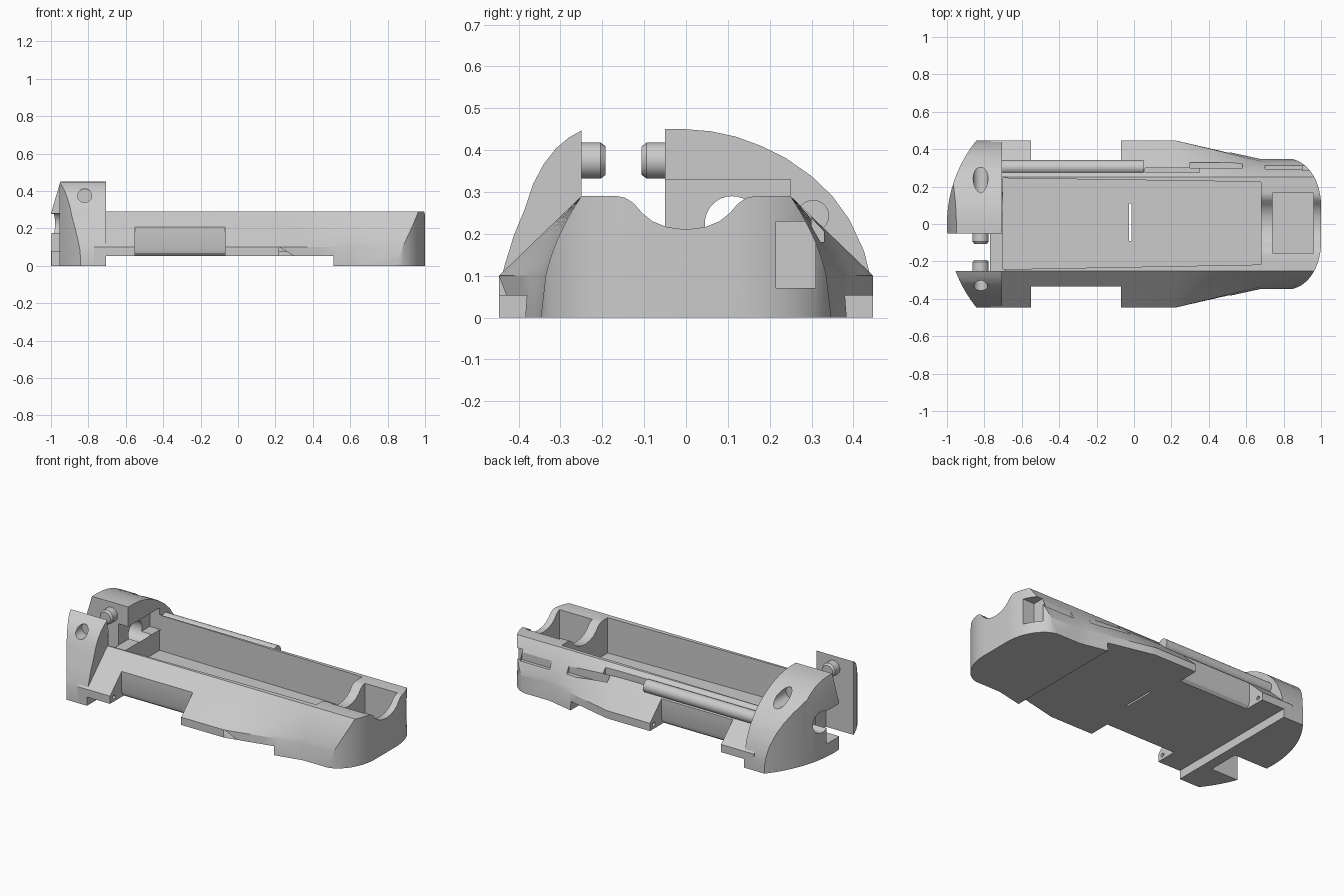
import bpy, bmesh, math
from mathutils import Matrix

if "Cube" in bpy.data.objects:
    bpy.data.objects.remove(bpy.data.objects["Cube"])


def finish(bm, name):
    bmesh.ops.recalc_face_normals(bm, faces=bm.faces)
    me = bpy.data.meshes.new(name)
    bm.to_mesh(me)
    bm.free()
    ob = bpy.data.objects.new(name, me)
    bpy.context.collection.objects.link(ob)
    return ob


def loft(name, sections):
    bm = bmesh.new()
    rings = [[bm.verts.new(p) for p in s] for s in sections]
    n = len(rings[0])
    for a, b in zip(rings, rings[1:]):
        for i in range(n):
            bm.faces.new((a[i], a[(i + 1) % n], b[(i + 1) % n], b[i]))
    bm.faces.new(rings[0])
    bm.faces.new(rings[-1])
    return finish(bm, name)


def prism(name, pts, axis, a, b):
    put = {'x': lambda p, t: (t, p[0], p[1]),
           'y': lambda p, t: (p[0], t, p[1]),
           'z': lambda p, t: (p[0], p[1], t)}[axis]
    return loft(name, [[put(p, t) for p in pts] for t in (a, b)])


def box(x0, x1, y0, y1, z0, z1):
    return prism('cutter', [(x0, y0), (x1, y0), (x1, y1), (x0, y1)], 'z', z0, z1)


def rod(name, axis, u, v, r, a, b, n=32):
    ring = [(u + r * math.cos(2 * math.pi * i / n), v + r * math.sin(2 * math.pi * i / n)) for i in range(n)]
    return prism(name, ring, axis, a, b)


def boolean(ob, other, op='DIFFERENCE'):
    m = ob.modifiers.new('b', 'BOOLEAN')
    m.operation, m.object, m.solver = op, other, 'EXACT'
    bpy.context.view_layer.objects.active = ob
    bpy.ops.object.modifier_apply(modifier=m.name)
    bpy.data.objects.remove(other)


def smooth(ob):
    bpy.ops.object.select_all(action='DESELECT')
    ob.select_set(True)
    bpy.context.view_layer.objects.active = ob
    bpy.ops.object.shade_smooth_by_angle(angle=math.radians(25))


# main tray shell: winged section blending into a curved one
def section(x, t):
    n = 10
    half = [((1 - t) * 0.447 + t * 0.347, 0)]
    for i in range(n + 1):
        k = i / n
        z = 0.1 + 0.19 * k
        wing = 0.447 - 0.197 * k
        curve = 0.25 + 0.097 * (1 - (z / 0.29) ** 2)
        half.append(((1 - t) * wing + t * curve, z))
    return [(x, y, z) for y, z in half] + [(x, -y, z) for y, z in reversed(half)]


body = loft('tray_body', [section(-0.77, 0), section(0.22, 0)]
            + [section(0.22 + 0.46 * i / 6, i / 6) for i in range(1, 7)] + [section(1.05, 1)])

# rounded plan of the far end
arc = [(0.82 + 0.18 * math.cos(a), 0.1 + 0.25 * math.sin(a))
       for a in [math.pi / 2 * i / 14 for i in range(15)]]
plan = [(-0.77, -0.6), (0.6, -0.6), (0.68, -0.35)] + [(x, -y) for x, y in reversed(arc)] \
    + arc + [(0.68, 0.35), (0.6, 0.6), (-0.77, 0.6)]
boolean(body, prism('plan', plan, 'z', -0.1, 0.6), 'INTERSECT')

# side recesses between the wings, with pivot holes
for s in (1, -1):
    prof = [(0.335, 0.35), (0.335, 0.09), (0.328, 0.068), (0.312, 0.052), (0.3, 0.05), (0.3, -0.05), (0.6, -0.05), (0.6, 0.35)]
    boolean(body, prism('cutter', [(s * y, z) for y, z in prof], 'x', -0.55, -0.07))
    boolean(body, rod('cutter', 'x', s * 0.41, 0.08, 0.012, -0.59, -0.03, 16))

# end tower: arched profile cut to a round plan, in two halves
back = [(-0.05, 0), (-0.05, 0.45), (0, 0.45), (0.06, 0.445), (0.12, 0.432), (0.18, 0.41), (0.24, 0.38),
        (0.3, 0.338), (0.35, 0.29), (0.39, 0.235), (0.425, 0.16), (0.44, 0.1), (0.447, 0.05), (0.447, 0)]
front = [(-0.25, 0), (-0.25, 0.447), (-0.28, 0.43), (-0.31, 0.405), (-0.34, 0.367), (-0.365, 0.32),
         (-0.385, 0.26), (-0.41, 0.2), (-0.432, 0.13), (-0.445, 0.08), (-0.447, 0)]
for prof, name in ((back, 'tower_back'), (front, 'tower_front')):
    tower = prism(name, prof, 'x', -1.1, -0.705)
    rim = [(-1 + 0.713 - math.sqrt(0.713 ** 2 - y * y), y) for y in [0.5 - i / 32 for i in range(33)]]
    round_plan = [(-1 - (x + 1), y) if x < -1 else (x, y) for x, y in
                  [(-1 + 0.713 - math.sqrt(0.713 ** 2 - p[1] ** 2), p[1]) for p in rim]]
    boolean(tower, prism('plan', round_plan + [(-0.6, -0.5), (-0.6, 0.5)], 'z', -0.1, 0.6), 'INTERSECT')
    boolean(tower, prism('cutter', [(-1.1, 0.5), (-0.935, 0.5), (-1, 0.28), (-1.1, 0.28)], 'y', -0.6, 0.6))
    boolean(body, tower, 'UNION')

# tray cavity, small end compartment, contact slot, underside step
cav = [(-0.7, -0.242), (0.68, -0.217), (0.68, 0.225), (-0.7, 0.245)]
boolean(body, prism('cutter', cav, 'z', 0.075, 0.33))
boolean(body, box(-0.77, -0.69, -0.25, 0.25, 0.2, 0.33))
boolean(body, box(0.74, 0.96, -0.155, 0.165, 0.09, 0.4))
boolean(body, box(-0.026, -0.014, -0.09, 0.11, -0.1, 0.2))
boolean(body, box(-0.705, 0.51, -0.6, 0.6, -0.1, 0.053))

# saddle across the end compartment
dip = [(-0.165, 0.35), (-0.165, 0.29), (-0.145, 0.286), (-0.125, 0.273), (-0.105, 0.25), (-0.08, 0.23), (-0.045, 0.216), (0, 0.21)]
boolean(body, prism('cutter', dip + [(-y, z) for y, z in reversed(dip[:-1])], 'x', 0.66, 1.1))

# wire channel and pockets on the back side
boolean(body, box(0.06, 0.35, 0.275, 0.3, 0.2, 0.4))
boolean(body, box(0.3, 0.58, 0.3, 0.33, 0.18, 0.4))
boolean(body, box(0.7, 0.9, 0.293, 0.4, 0.17, 0.22))
boolean(body, box(0.9, 1.1, 0.215, 0.31, 0.07, 0.23))

# tower openings: outer pocket, wire hole, pin holes
boolean(body, box(-1.1, -0.84, -0.1, 0.07, 0.08, 0.28))
boolean(body, rod('cutter', 'x', 0.11, 0.225, 0.065, -1.1, -0.7))
boolean(body, rod('cutter', 'y', -0.82, 0.375, 0.037, -0.6, -0.28))
boolean(body, rod('cutter', 'y', -0.82, 0.375, 0.04, 0.15, 0.6))
smooth(body)

# facing hinge pins with chamfered tips
for name, base, tip in (('pin_front', -0.27, -0.192), ('pin_back', -0.03, -0.106)):
    d = 0.012 if tip > base else -0.012
    rings = []
    for y, r in ((base, 0.043), (tip - d, 0.043), (tip, 0.034)):
        rings.append([(-0.82 + r * math.cos(a), y, 0.375 + r * math.sin(a))
                      for a in [2 * math.pi * i / 32 for i in range(32)]])
    smooth(loft(name, rings))

# wire tube along the back shoulder
smooth(rod('side_tube', 'x', 0.304, 0.243, 0.038, -0.72, 0.05))
